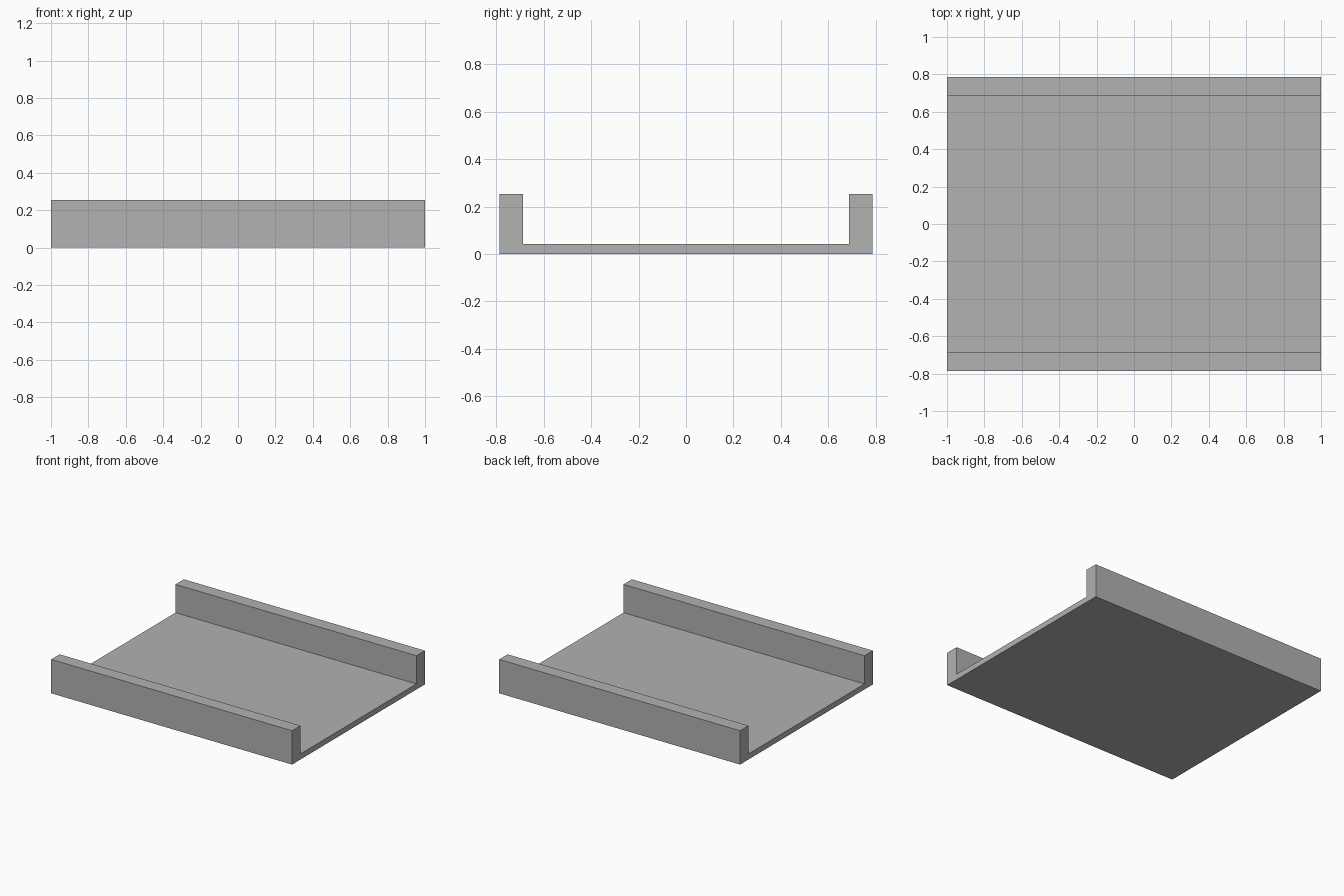
import bpy
import bmesh
import math

cube = bpy.data.objects.get("Cube")
if cube:
    bpy.data.objects.remove(cube, do_unlink=True)

HALF_X, HALF_Y, HEIGHT = 1.0, 0.787, 0.254
FLOOR, INNER_Y = 0.042, 0.687
HOLE_X, HOLE_Z, HOLE_R = 0.909, 0.166, 0.055

grey = bpy.data.materials.new("plain grey")
grey.use_nodes = True
colour = (0.445, 0.445, 0.445, 1)
grey.diffuse_color = colour
grey.node_tree.nodes["Principled BSDF"].inputs["Base Color"].default_value = colour


def add_object(name, bm):
    mesh = bpy.data.meshes.new(name)
    bmesh.ops.recalc_face_normals(bm, faces=bm.faces)
    bm.to_mesh(mesh)
    bm.free()
    mesh.materials.append(grey)
    obj = bpy.data.objects.new(name, mesh)
    bpy.context.collection.objects.link(obj)
    return obj


# Channel tray: U-shaped section extruded along x
half = [(HALF_Y, 0), (HALF_Y, HEIGHT), (INNER_Y, HEIGHT), (INNER_Y, FLOOR)]
section = half + [(-y, z) for y, z in reversed(half)]
bm = bmesh.new()
face = bm.faces.new([bm.verts.new((-HALF_X, y, z)) for y, z in section])
swept = bmesh.ops.extrude_face_region(bm, geom=[face])["geom"]
bmesh.ops.translate(bm, vec=(2 * HALF_X, 0, 0),
                    verts=[g for g in swept if isinstance(g, bmesh.types.BMVert)])
tray = add_object("channel_tray", bm)

# Bolt holes: one long cutter per side, passing through both walls
for side, x in (("left", HOLE_X), ("right", -HOLE_X)):
    bm = bmesh.new()
    bmesh.ops.create_cone(bm, cap_ends=True, segments=48, radius1=HOLE_R,
                          radius2=HOLE_R, depth=2 * HALF_Y + 0.2)
    for v in bm.verts:
        v.co = (v.co.x + x, v.co.z, v.co.y + HOLE_Z)
    cutter = add_object(side + "_hole_cutter", bm)
    cutter.hide_render = True
    cutter.hide_viewport = True
    cut = tray.modifiers.new(side + "_holes", 'BOOLEAN')
    cut.operation = 'DIFFERENCE'
    cut.solver = 'EXACT'
    cut.object = cutter

# Bake the holes in, then remove the cutters
depsgraph = bpy.context.evaluated_depsgraph_get()
baked = bpy.data.meshes.new_from_object(tray.evaluated_get(depsgraph))
tray.modifiers.clear()
tray.data = baked
for side in ("left", "right"):
    bpy.data.objects.remove(bpy.data.objects[side + "_hole_cutter"], do_unlink=True)

# Smooth hole walls, crisp edges elsewhere
bpy.ops.object.select_all(action='DESELECT')
tray.select_set(True)
bpy.context.view_layer.objects.active = tray
bpy.ops.object.shade_smooth_by_angle(angle=math.radians(30))
